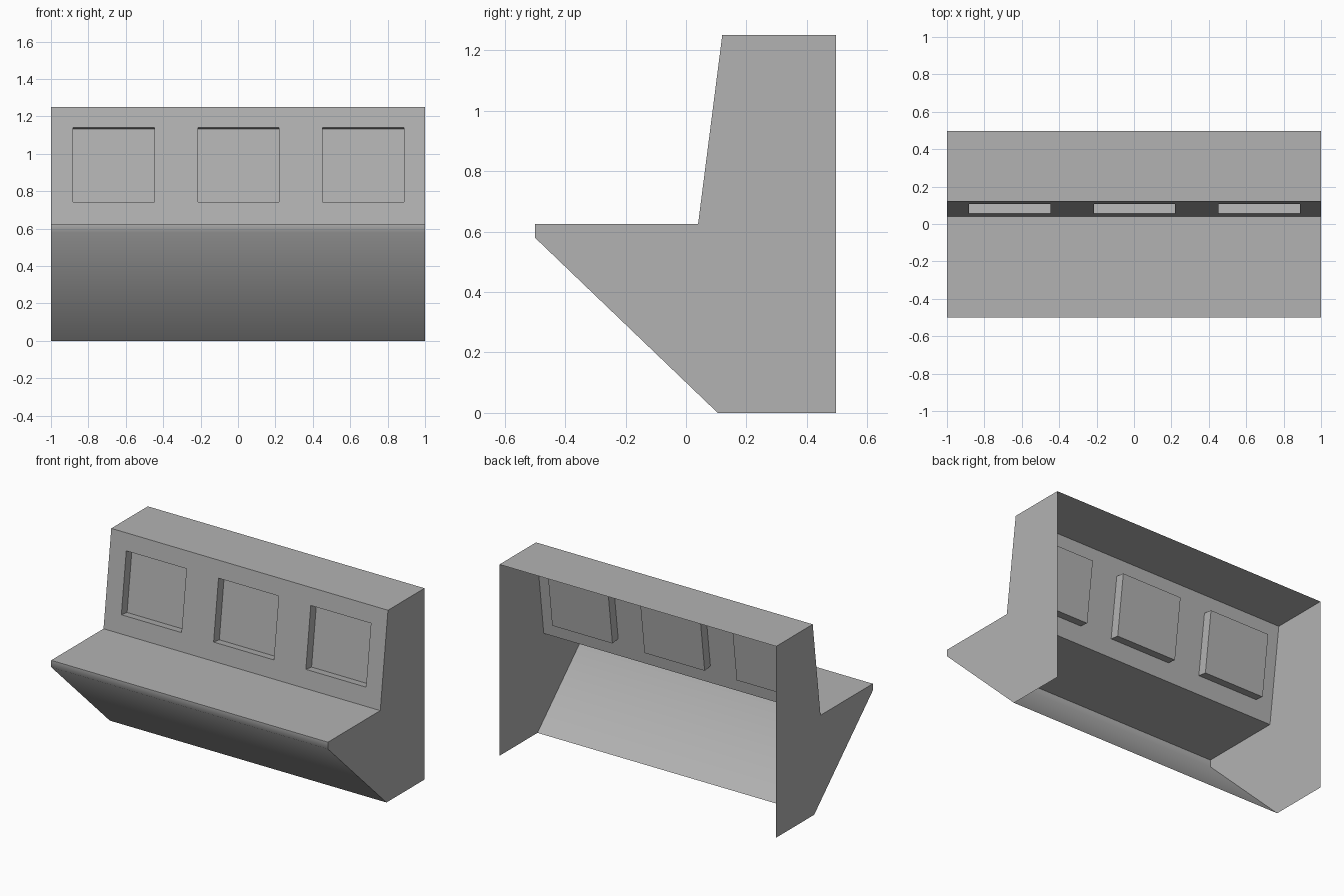
import bpy, bmesh
from mathutils import Vector

if "Cube" in bpy.data.objects:
    bpy.data.objects.remove(bpy.data.objects["Cube"])

W = 1.0                      # half width
Z0, Z1 = 0.625, 1.25         # display panel bottom / top
Y0, Y1 = 0.04, 0.12          # display panel lean
DEPTH = 0.06                 # screen recess depth
INWARD = Vector((0, Z1 - Z0, -(Y1 - Y0))).normalized()

grey = bpy.data.materials.new("dark_grey")
grey.diffuse_color = (0.45, 0.45, 0.45, 1)
grey.use_nodes = True
grey.node_tree.nodes["Principled BSDF"].inputs["Base Color"].default_value = grey.diffuse_color


def make_object(name, quads, smooth=False):
    bm = bmesh.new()
    for pts in quads:
        bm.faces.new([bm.verts.new(p) for p in pts]).smooth = smooth
    bmesh.ops.remove_doubles(bm, verts=bm.verts, dist=1e-5)
    me = bpy.data.meshes.new(name)
    bm.to_mesh(me)
    bm.free()
    me.materials.append(grey)
    ob = bpy.data.objects.new(name, me)
    bpy.context.collection.objects.link(ob)
    return ob


def strip(a, b):
    """Full-width face between two (y, z) profile points."""
    return [(-W, *a), (W, *a), (W, *b), (-W, *b)]


def on_panel(x, z):
    return Vector((x, Y0 + (Y1 - Y0) * (z - Z0) / (Z1 - Z0), z))


def rect(x0, x1, z0, z1):
    return [on_panel(x, z) for x, z in ((x0, z0), (x1, z0), (x1, z1), (x0, z1))]


def ring(outer, inner):
    return [[outer[i], outer[(i + 1) % 4], inner[(i + 1) % 4], inner[i]] for i in range(4)]


# Thin shell, open at the back and underneath; the lip blends into the slope
low, lip, edge = (0.105, 0), (-0.5, 0.58), (-0.5, Z0)
crease, top, back = (Y0, Z0), (Y1, Z1), (0.497, Z1)
make_object("sloped_base", [strip(low, lip), strip(lip, edge)], smooth=True)
make_object("desk_top", [strip(edge, crease)])
make_object("roof", [strip(top, back)])

# Side panels
profile = [low, (0.497, 0), back, top, crease, edge, lip]
make_object("right_side", [[(W, *p) for p in profile]])
make_object("left_side", [[(-W, *p) for p in reversed(profile)]])

# Leaning panel with three recessed screens
faces = []
for i in (-1, 0, 1):
    cx = i * 2 / 3
    bay = rect(cx - 1 / 3, cx + 1 / 3, Z0, Z1)
    opening = rect(cx - 0.215, cx + 0.22, 0.742, 1.14)
    screen = [p + INWARD * DEPTH for p in opening]
    faces += ring(bay, opening) + ring(opening, screen) + [screen]
make_object("display_panel", faces)
